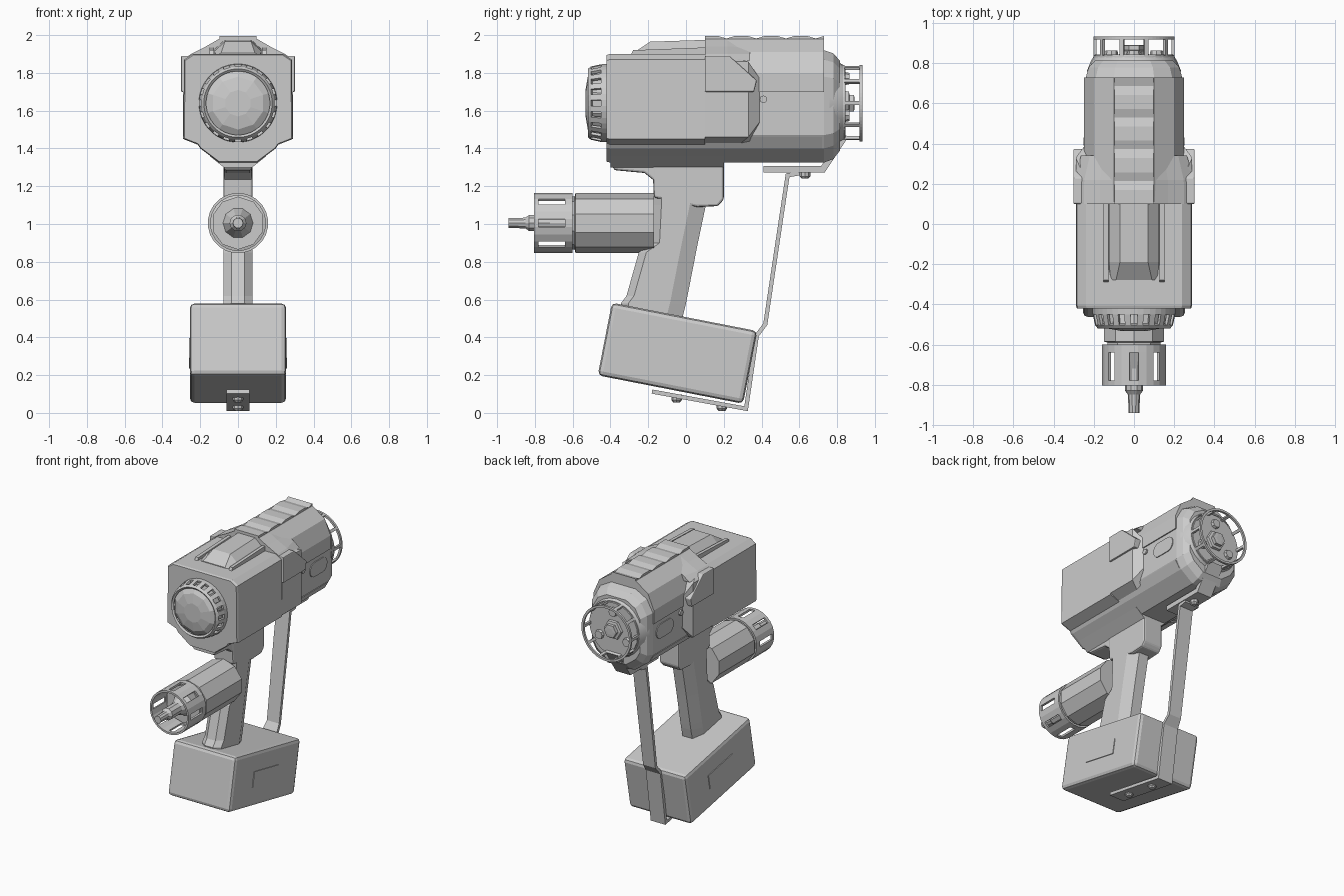
import bpy, bmesh
from math import sin, cos, pi, tau
from mathutils import Vector

if "Cube" in bpy.data.objects:
    bpy.data.objects.remove(bpy.data.objects["Cube"])

grey = bpy.data.materials.new("light_grey")
grey.use_nodes = True
grey.diffuse_color = (0.6, 0.6, 0.6, 1)
grey.node_tree.nodes["Principled BSDF"].inputs["Base Color"].default_value = (0.6, 0.6, 0.6, 1)


def finish(name, bm, bevel=0, thick=0):
    bmesh.ops.recalc_face_normals(bm, faces=bm.faces)
    mesh = bpy.data.meshes.new(name)
    bm.to_mesh(mesh)
    bm.free()
    mesh.materials.append(grey)
    ob = bpy.data.objects.new(name, mesh)
    bpy.context.collection.objects.link(ob)
    if thick:
        mod = ob.modifiers.new("thickness", 'SOLIDIFY')
        mod.thickness, mod.offset, mod.use_even_offset = thick, 0, True
    if bevel:
        mod = ob.modifiers.new("edges", 'BEVEL')
        mod.width, mod.segments, mod.angle_limit = bevel, 2, 0.6
    return ob


def loft(name, rings, bevel=0):
    """Skin closed rings of equal length and cap both ends."""
    bm = bmesh.new()
    rows = [[bm.verts.new(p) for p in ring] for ring in rings]
    n = len(rows[0])
    for a, b in zip(rows, rows[1:]):
        for i in range(n):
            j = (i + 1) % n
            bm.faces.new((a[i], a[j], b[j], b[i]))
    bm.faces.new(rows[0])
    bm.faces.new(rows[-1])
    return finish(name, bm, bevel)


def prism(name, side, w, bevel=0, x=0):
    """Side outline (y, z) extruded across x."""
    return loft(name, [[(x + s * w, y, z) for y, z in side] for s in (-1, 1)], bevel)


def mirrored(half):
    return half + [(-x, z) for x, z in reversed(half)]


def along_y(name, half, stations, zc=1.64, bevel=0):
    """Mirrored section (x, z) carried through (y, scale) stations."""
    sec = mirrored(half)
    return loft(name, [[(x * s, y, zc + (z - zc) * s) for x, z in sec] for y, s in stations], bevel)


def circle(r, y, zc, n, x=0, turn=0.0):
    return [(x + r * cos(tau * i / n + turn), y, zc + r * sin(tau * i / n + turn)) for i in range(n)]


def lathe(name, profile, zc, n=24, x=0, turn=0.0):
    ob = loft(name, [circle(r, y, zc, n, x, turn) for r, y in profile])
    if n > 14:
        bpy.ops.object.select_all(action='DESELECT')
        ob.select_set(True)
        bpy.context.view_layer.objects.active = ob
        bpy.ops.object.shade_smooth_by_angle(angle=0.5)
    return ob


def slotted_ring(name, profile, zc, n, is_slot, thick):
    """Open tube whose middle band has gaps chosen by a rule."""
    bm = bmesh.new()
    rows = [[bm.verts.new(p) for p in circle(r, y, zc, n, 0, -pi / n)] for r, y in profile]
    for k, (a, b) in enumerate(zip(rows, rows[1:])):
        for i in range(n):
            if k == 1 and is_slot(i):
                continue
            j = (i + 1) % n
            bm.faces.new((a[i], a[j], b[j], b[i]))
    return finish(name, bm, thick=thick)


def ribbon(name, path, thick):
    """Flat strip along (y, z, half width) points."""
    bm = bmesh.new()
    rows = [[bm.verts.new((s * w, y, z)) for s in (-1, 1)] for y, z, w in path]
    for a, b in zip(rows, rows[1:]):
        bm.faces.new((a[0], a[1], b[1], b[0]))
    return finish(name, bm, thick=thick)


# Main housing: boxy front, faceted rear and shared lower keel
along_y("front_housing", [(0.24, 1.9), (0.285, 1.87), (0.29, 1.45), (0.2, 1.415)],
        [(-0.42, 0.98), (-0.405, 1), (0.1, 1)])
half_front = [(0.24, 1.89), (0.29, 1.86), (0.29, 1.46), (0.2, 1.42)]
rear_edge = [(0.22, 0.26), (0.33, 0.37), (0.33, 0.37), (0.28, 0.32)]
ring_a = [(x, 0.1, z) for x, z in mirrored(half_front)]
ring_b = [(x, y[0], z) for (x, z), y in zip(mirrored(half_front), rear_edge + rear_edge[::-1])]
insets = [(0.2, 1.88), (0.245, 1.77), (0.245, 1.54), (0.2, 1.43)]
ring_c = [(x, y[1] + 0.02, z) for (x, z), y in zip(mirrored(insets), rear_edge + rear_edge[::-1])]
loft("front_housing_shoulder", [ring_a, ring_b, ring_c])
along_y("rear_housing", [(0.1, 1.92), (0.19, 1.87), (0.24, 1.78), (0.24, 1.47), (0.2, 1.4), (0.1, 1.325)],
        [(0.1, 1), (0.73, 1), (0.78, 0.94), (0.815, 0.8)])
along_y("keel", [(0.24, 1.46), (0.2, 1.4), (0.1, 1.325)], [(-0.42, 0.985), (-0.4, 1), (0.72, 1)])

# Saddle over the rear top, with side flaps and grip ridges
along_y("saddle", [(0.1, 1.98), (0.2, 1.91), (0.248, 1.8), (0.248, 1.7)], [(0.1, 1), (0.73, 1)])
for s, side in ((1, "left"), (-1, "right")):
    prism(side + "_saddle_flap", [(0.1, 1.7), (0.36, 1.7), (0.375, 1.76), (0.23, 1.89), (0.1, 1.89)],
          0.03, 0.006, s * 0.272)
along_y("saddle_front_slope", [(0.1, 1.98), (0.17, 1.94), (0.25, 1.9), (0.3, 1.86)],
        [(0.1, 1), (0.22, 0.99), (0.34, 0.88)], 1.9)
ridges = [(0.1, 1.95)]
for i in range(4):
    y = 0.1 + i * 0.1575
    ridges += [(y, 1.995), (y + 0.07, 1.995), (y + 0.115, 1.982)]
prism("grip_ridges", ridges + [(0.73, 1.995), (0.73, 1.95)], 0.098)

# Top lid and rails
lid = [(0.07, 1.975), (0.125, 1.925), (0.125, 1.87)]
lid_low = [(0.09, 1.905), (0.115, 1.895), (0.125, 1.87)]
loft("top_lid", [[(x, -0.28, z) for x, z in mirrored(lid_low)],
                 [(x, -0.19, z - 0.01) for x, z in mirrored(lid)],
                 [(x, 0.11, z) for x, z in mirrored(lid)]])
for s, side in ((1, "left"), (-1, "right")):
    prism(side + "_lid_rail", [(-0.3, 1.88), (-0.28, 1.92), (0.11, 1.935), (0.11, 1.88)], 0.012, 0, s * 0.14)

# Front knob with slotted rim
ZK = 1.64
lathe("knob_dome", [(0.07, -0.532), (0.14, -0.52), (0.18, -0.495), (0.172, -0.42)], ZK, 10, turn=pi / 10)
slotted_ring("knob_rim", [(0.175, -0.515), (0.187, -0.5), (0.198, -0.45), (0.2, -0.415)],
             ZK, 40, lambda i: i % 2 == 0, 0.016)

# Rear cap, guard ring and hub
lathe("rear_cap", [(0.235, 0.76), (0.215, 0.81), (0.195, 0.845)], ZK, 24)
slotted_ring("rear_guard", [(0.195, 0.83), (0.195, 0.84), (0.195, 0.918), (0.195, 0.934)],
             ZK, 60, lambda i: i % 6 != 0, 0.016)
lathe("rear_hub", [(0.075, 0.84), (0.07, 0.862), (0.05, 0.866), (0.05, 0.89), (0.025, 0.892)], ZK, 6)
for i in range(3):
    a = tau * i / 3 + pi / 2
    lathe("rear_bolt_%d" % (i + 1), [(0.035, 0.84), (0.03, 0.865)], ZK + 0.13 * sin(a), 8, 0.13 * cos(a))

# Oval side plates and small pins
for s, side in ((1, "left"), (-1, "right")):
    oval = []
    for k in range(12):
        a = pi * k / 11 - pi / 2
        oval.append((0.05 * cos(a) + 0.05, 0.053 * sin(a)))
    oval += [(-y, -z) for y, z in oval]
    prism(side + "_oval_plate", [(0.595 + y, 1.615 + z) for y, z in oval], 0.004, 0, s * 0.242)
    prism(side + "_pin", [(0.41 + 0.02 * cos(k * pi / 4), 1.66 + 0.02 * sin(k * pi / 4)) for k in range(8)],
          0.01, 0, s * 0.242)

# Handle, neck and front lug
handle = []
for z, yf, yb in ((0.5, -0.34, -0.02), (0.58, -0.345, 0.0), (0.62, -0.315, 0.008), (0.85, -0.25, 0.053),
                  (0.9, -0.18, 0.063), (1.1, -0.17, 0.105), (1.2, -0.17, 0.12)):
    half = [(0.035, yf), (0.078, yf + 0.04), (0.078, yb - 0.085), (0.04, yb)]
    handle.append([(x, y, z) for x, y in mirrored(half)])
loft("handle", handle)
prism("handle_neck", [(-0.18, 1.36), (0.2, 1.36), (0.2, 1.13), (0.17, 1.095), (0.06, 1.09), (-0.17, 1.14)], 0.078, 0.012)
prism("front_lug", [(-0.41, 1.35), (-0.38, 1.285), (-0.22, 1.27), (-0.17, 1.23), (-0.1, 1.23), (-0.1, 1.35)], 0.075, 0.012)
along_y("lug_flange", [(0.15, 1.36), (0.075, 1.3)], [(-0.4, 1), (0.2, 1)], 1.34)

# Forward motor with slotted collar and stepped tip
ZM = 1.005
lathe("motor_barrel", [(0.158, -0.17), (0.158, -0.585), (0.14, -0.59), (0.14, -0.64)], ZM, 10, turn=pi / 10)
slotted_ring("motor_collar", [(0.153, -0.805), (0.153, -0.78), (0.153, -0.64), (0.153, -0.6)],
             ZM, 24, lambda i: i % 3 == 0, 0.014)
lathe("motor_tip", [(0.08, -0.64), (0.045, -0.72), (0.045, -0.83), (0.03, -0.85), (0.027, -0.94)], ZM, 10)

# Tilted battery with side plates
TILT, CY, CZ = -0.193, -0.045, 0.316


def tilted(points):
    return [(CY + y * cos(TILT) - z * sin(TILT), CZ + y * sin(TILT) + z * cos(TILT)) for y, z in points]


def rect(w, h):
    return tilted([(-w, -h), (w, -h), (w, h), (-w, h)])


prism("battery", rect(0.392, 0.196), 0.255, 0.025)
for s, side in ((1, "left"), (-1, "right")):
    prism(side + "_battery_plate", rect(0.145, 0.055), 0.004, 0, s * 0.256)

# Rear strap running from the cap to below the battery
ribbon("strap_bracket", [(0.845, 1.47, 0.06), (0.725, 1.29, 0.06), (0.41, 1.29, 0.06)], 0.035)
ribbon("strap", [(0.6, 1.268, 0.055), (0.538, 1.258, 0.055), (0.505, 1.04, 0.055), (0.42, 0.47, 0.05),
                 (0.375, 0.41, 0.06), (0.318, 0.022, 0.06), (-0.18, 0.113, 0.06)], 0.022)
for k, (y, z) in enumerate(((0.63, 1.262), (-0.05, 0.078), (0.19, 0.033))):
    bolt = [[(r * cos(tau * i / 8), y + r * sin(tau * i / 8), z + h) for i in range(8)]
            for r, h in ((0.028, 0.02), (0.028, -0.01), (0.018, -0.022))]
    loft("strap_bolt_%d" % (k + 1), bolt)
